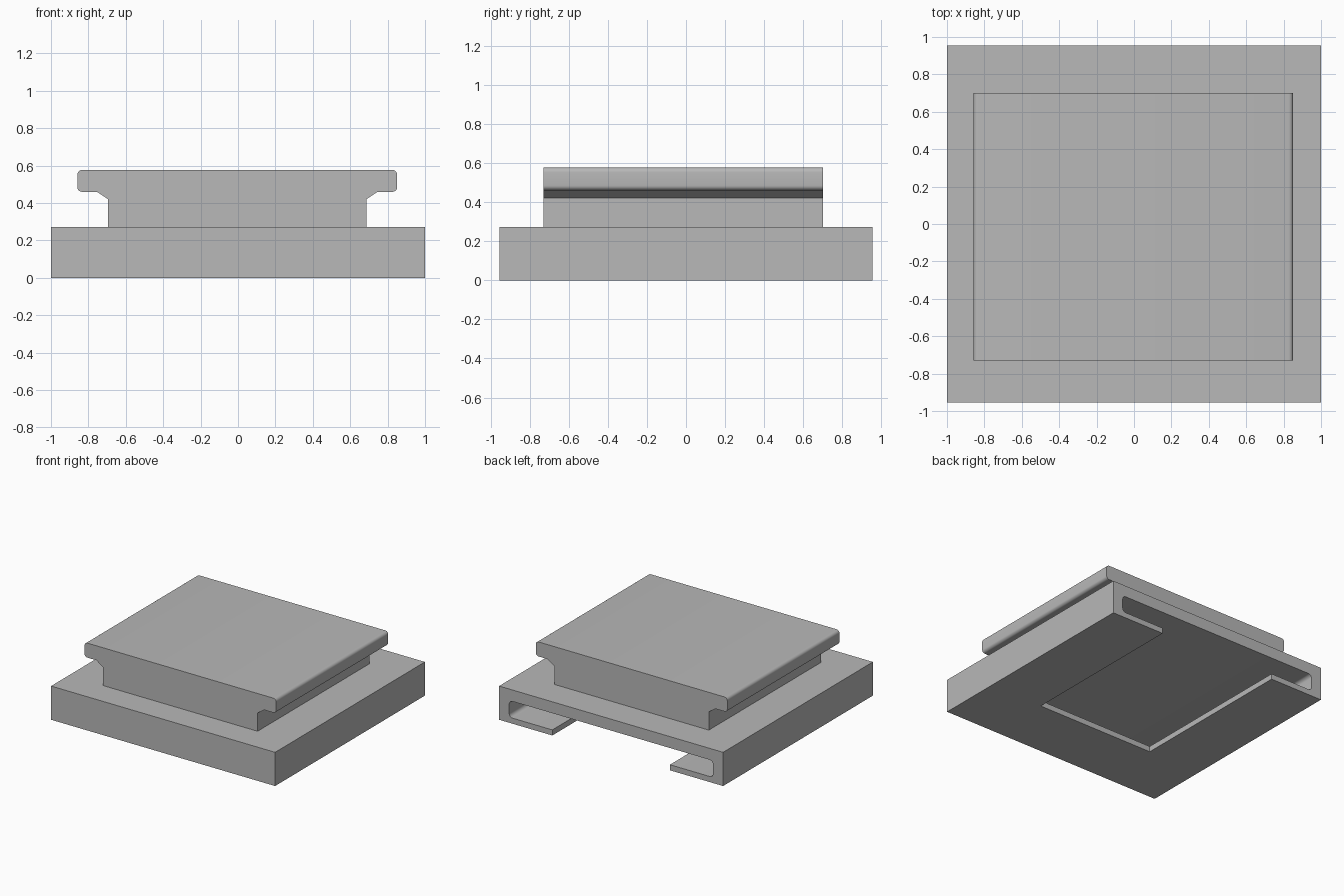
import bpy, bmesh, math

if "Cube" in bpy.data.objects:
    bpy.data.objects.remove(bpy.data.objects["Cube"])

grey = bpy.data.materials.new("mid_grey")
grey.use_nodes = True
COLOUR = (0.48, 0.48, 0.48, 1)
grey.diffuse_color = COLOUR
grey.node_tree.nodes["Principled BSDF"].inputs["Base Color"].default_value = COLOUR


def prism(name, profile, y0, y1, radius=0):
    """Extrude an x-z profile along y, rounding its outermost long edges."""
    bm = bmesh.new()
    face = bm.faces.new([bm.verts.new((x, y0, z)) for x, z in profile])
    out = bmesh.ops.extrude_face_region(bm, geom=[face])
    moved = [v for v in out["geom"] if isinstance(v, bmesh.types.BMVert)]
    bmesh.ops.translate(bm, verts=moved, vec=(0, y1 - y0, 0))
    if radius:
        reach = max(x for x, z in profile)
        edges = [e for e in bm.edges
                 if abs(e.verts[0].co.y - e.verts[1].co.y) > 0.1
                 and abs(e.verts[0].co.x) > reach - 0.001]
        bmesh.ops.bevel(bm, geom=edges, offset=radius, segments=6,
                        profile=0.5, affect='EDGES')
    bmesh.ops.recalc_face_normals(bm, faces=bm.faces)
    mesh = bpy.data.meshes.new(name)
    bm.to_mesh(mesh)
    bm.free()
    mesh.materials.append(grey)
    obj = bpy.data.objects.new(name, mesh)
    bpy.context.collection.objects.link(obj)
    return obj


def box(x, z0, z1):
    return [(-x, z0), (x, z0), (x, z1), (-x, z1)]


def activate(obj):
    bpy.ops.object.select_all(action='DESELECT')
    obj.select_set(True)
    bpy.context.view_layer.objects.active = obj


def cut(target, cutter):
    cutter.hide_render = True
    mod = target.modifiers.new("cut", 'BOOLEAN')
    mod.operation = 'DIFFERENCE'
    mod.solver = 'EXACT'
    mod.object = cutter
    activate(target)
    bpy.ops.object.modifier_apply(modifier=mod.name)
    bpy.data.objects.remove(cutter)


# Square base with a T-shaped slot open to the back and underside
BACK = 0.955
base = prism("base", box(1, 0, 0.272), -BACK, BACK)
cut(base, prism("wide_slot_cutter", box(0.91, 0.045, 0.18), -0.83, BACK + 0.1, 0.03))
cut(base, prism("narrow_slot_cutter", box(0.525, -0.1, 0.1), -0.445, BACK + 0.1))

# Rail on top: straight stem, sloped shoulder, rounded flange
half = [(0.69, 0.272), (0.69, 0.42), (0.75, 0.46), (0.855, 0.46), (0.855, 0.577)]
rail = prism("top_rail", half + [(-x, z) for x, z in reversed(half)], -0.73, 0.70, 0.025)
rail.location.x = -0.004

for part in (base, rail):
    activate(part)
    bpy.ops.object.shade_smooth_by_angle(angle=math.radians(30))
